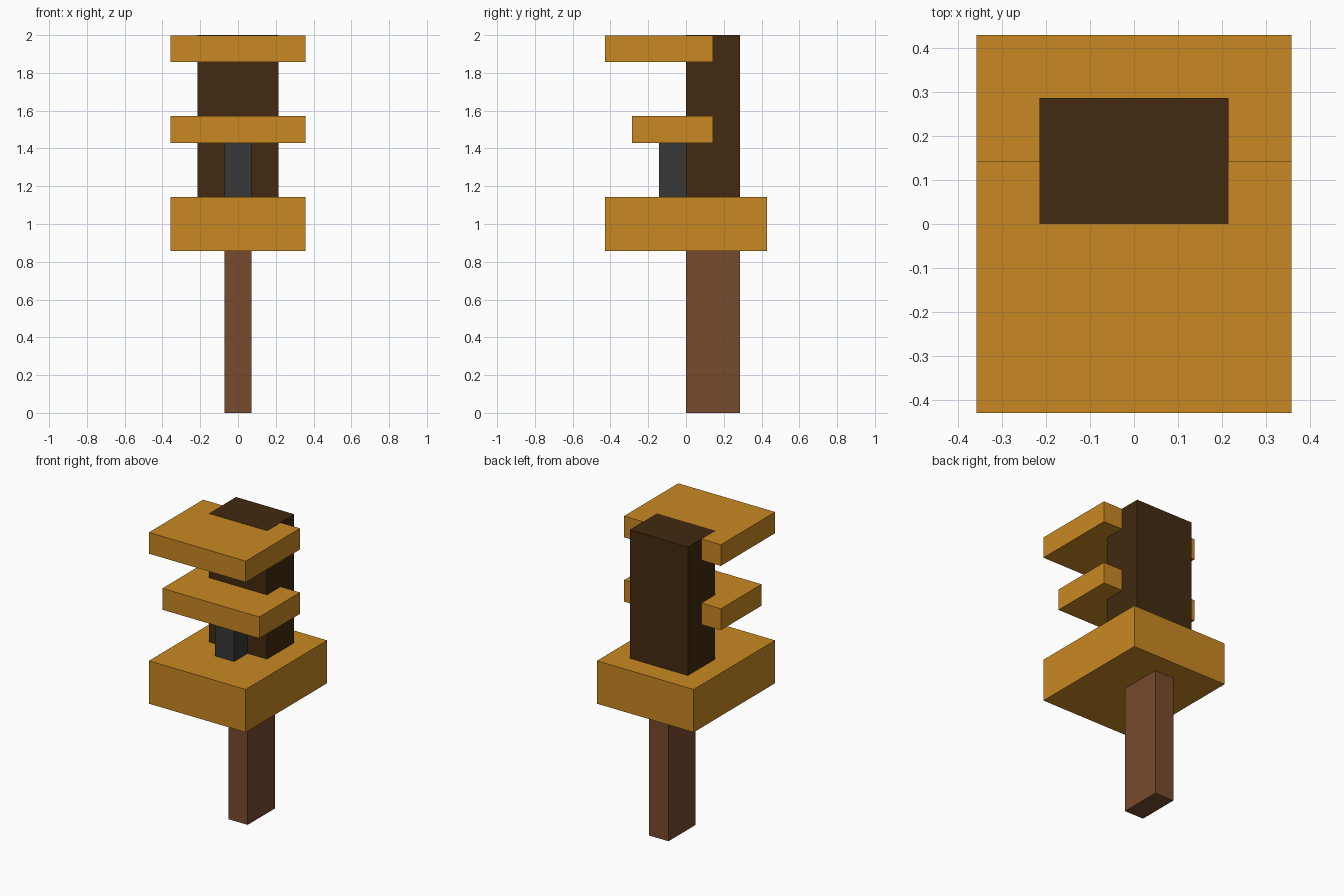
import bpy

cube = bpy.data.objects.get("Cube")
if cube:
    bpy.data.objects.remove(cube, do_unlink=True)

U = 1 / 7  # block size; the whole model is 14 blocks tall


def material(name, rgb):
    mat = bpy.data.materials.new(name)
    mat.use_nodes = True
    mat.diffuse_color = (*rgb, 1)
    mat.node_tree.nodes["Principled BSDF"].inputs["Base Color"].default_value = (*rgb, 1)
    return mat


def block(name, width, y_range, z_range, mat):
    """Box centred on x, with sizes given in blocks."""
    (y0, y1), (z0, z1) = y_range, z_range
    bpy.ops.mesh.primitive_cube_add(size=1, location=(0, (y0 + y1) * U / 2, (z0 + z1) * U / 2))
    obj = bpy.context.object
    obj.name = obj.data.name = name
    obj.scale = (width * U, (y1 - y0) * U, (z1 - z0) * U)
    bpy.ops.object.transform_apply(location=False, rotation=False, scale=True)
    obj.data.materials.append(mat)
    return obj


gold = material("gold", (0.584, 0.246, 0.016))
brown = material("wood brown", (0.188, 0.069, 0.027))
dark = material("dark brown", (0.054, 0.023, 0.005))
grey = material("charcoal grey", (0.039, 0.039, 0.039))

# Handle and thick base
block("handle", 1, (0, 2), (0, 6), brown)
block("base", 5, (-3, 3), (6, 8), gold)

# Upright core, with the small post in front of it
block("core", 3, (0, 2), (8, 14), dark)
block("front_post", 1, (-1, 0), (8, 10), grey)

# Plates gripping the core; the top one sits a hair below the core's end
block("middle_plate", 5, (-2, 1), (10, 11), gold)
block("top_plate", 5, (-3, 1), (13, 13.99), gold)
